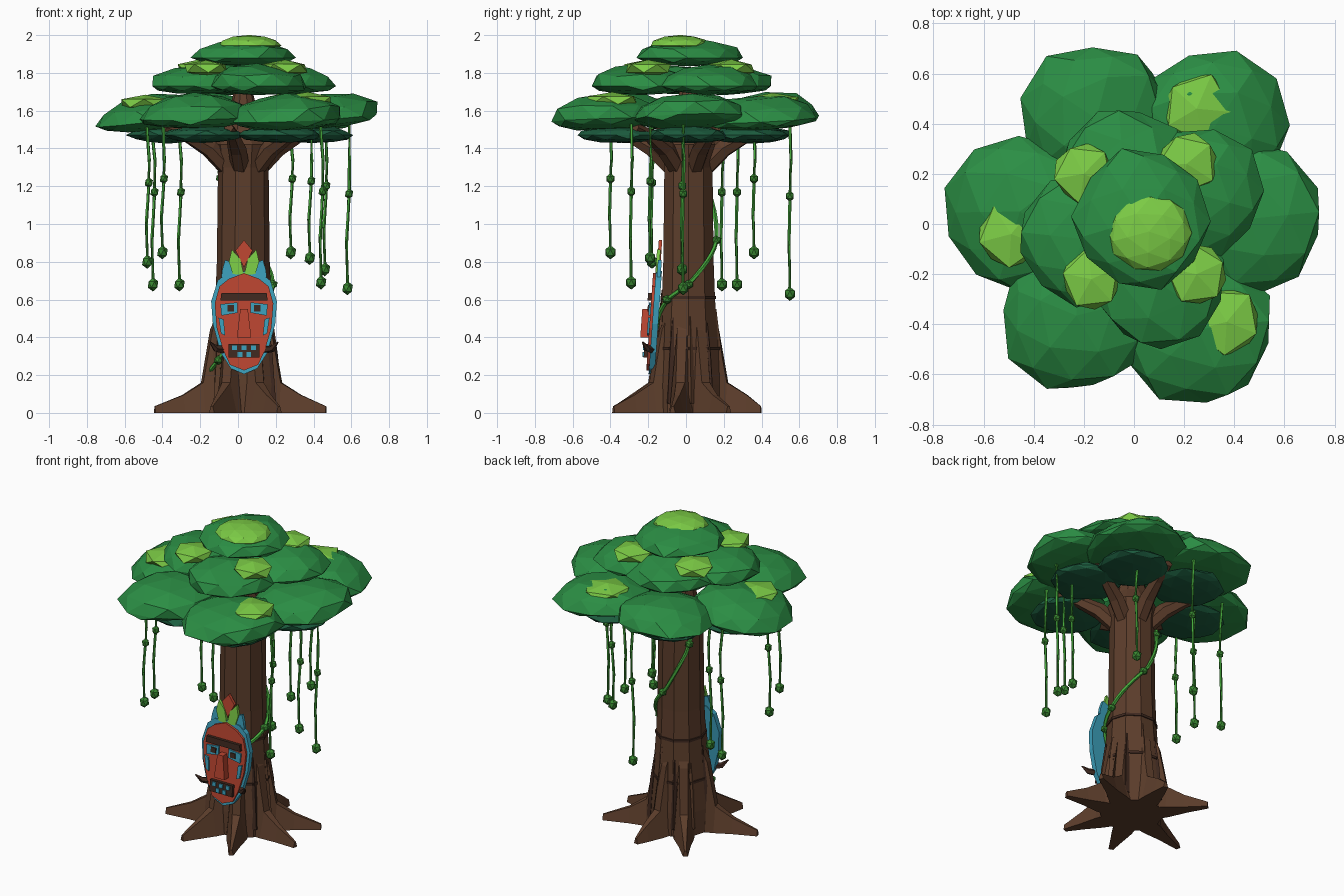
import bpy, bmesh, math, random
from mathutils import Vector, Matrix

if "Cube" in bpy.data.objects:
    bpy.data.objects.remove(bpy.data.objects["Cube"])
random.seed(4)
CX, CY = 0.028, 0.013          # trunk axis


def mat(name, c):
    m = bpy.data.materials.new(name)
    m.diffuse_color = (*c, 1)
    m.use_nodes = True
    m.node_tree.nodes["Principled BSDF"].inputs["Base Color"].default_value = m.diffuse_color
    return m


BARK = mat("bark", (.107, .047, .024))
DARK = mat("dark_wood", (.05, .022, .014))
LEAF = mat("leaf", (.024, .27, .058))
SHADE = mat("shaded_leaf", (.012, .11, .05))
LIME = mat("lime_leaf", (.2, .6, .06))
VINE = mat("vine", (.06, .4, .045))
BUD = mat("bud", (.04, .24, .03))
RED = mat("red_paint", (.5, .06, .03))
BLUE = mat("blue_paint", (.045, .35, .5))


def finish(bm, name, *mats):
    bmesh.ops.recalc_face_normals(bm, faces=bm.faces[:])
    me = bpy.data.meshes.new(name)
    bm.to_mesh(me)
    bm.free()
    for m in mats:
        me.materials.append(m)
    ob = bpy.data.objects.new(name, me)
    bpy.context.collection.objects.link(ob)
    return ob


def loft(bm, rings):
    vs = [[bm.verts.new(p) for p in r] for r in rings]
    n = len(vs[0])
    for a, b in zip(vs, vs[1:]):
        for i in range(n):
            j = (i + 1) % n
            bm.faces.new((a[i], a[j], b[j], b[i]))
    bm.faces.new(vs[0][::-1])
    bm.faces.new(vs[-1])


def tube(bm, pts, radii, sides=6):
    pts = [Vector(p) for p in pts]
    rings = []
    for i, p in enumerate(pts):
        d = pts[min(i + 1, len(pts) - 1)] - pts[max(i - 1, 0)]
        q = d.to_track_quat('Z', 'Y')
        r = radii[i] if isinstance(radii, list) else radii
        rings.append([p + q @ Vector((r * math.cos(a), r * math.sin(a), 0))
                      for a in (k * math.tau / sides for k in range(sides))])
    loft(bm, rings)


def ball(bm, p, r, stretch=1.2, idx=1):
    g = bmesh.ops.create_icosphere(bm, subdivisions=1, radius=r,
                                   matrix=Matrix.Translation(p) @ Matrix.Diagonal((1, 1, stretch, 1)))
    for f in {f for v in g['verts'] for f in v.link_faces}:
        f.material_index = idx


def blob(name, c, rx, ry, up, down, m, sub=2, jit=.07, tilt=(0, 0)):
    bm = bmesh.new()
    bmesh.ops.create_icosphere(bm, subdivisions=sub, radius=1)
    rot = Matrix.Rotation(random.uniform(0, 1.2), 3, 'Z')
    for v in bm.verts:
        p = rot @ v.co * (1 + random.uniform(-jit, jit))
        x, y = p.x * rx, p.y * ry
        z = p.z * (up if p.z > 0 else down) + tilt[0] * x + tilt[1] * y
        v.co = Vector(c) + Vector((x, y, z))
    return finish(bm, name, m)


# trunk
PROFILE = [(0, .19), (.15, .185), (.4, .162), (.6, .148), (.8, .14), (1.3, .134), (1.42, .15), (1.5, .1), (1.7, .05)]


def trunk_r(z):
    for (z0, r0), (z1, r1) in zip(PROFILE, PROFILE[1:]):
        if z <= z1:
            return r0 + (r1 - r0) * (z - z0) / (z1 - z0)


def ring(z, r, n=10):
    return [(CX + r * math.cos(k * math.tau / n), CY + r * math.sin(k * math.tau / n), z) for k in range(n)]


bm = bmesh.new()
loft(bm, [ring(z, r) for z, r in PROFILE])
finish(bm, "trunk", BARK)

# bark bands and bark ridges
for z in (.34, .61):
    bm = bmesh.new()
    r = trunk_r(z) + .007
    loft(bm, [ring(z - .008, r), ring(z + .008, r)])
    finish(bm, "bark_band", DARK)
for k in range(10):
    a = (k + .1) * math.tau / 10
    bm = bmesh.new()
    zs = (.05, .3, random.uniform(.45, .7))
    tube(bm, [(CX + (trunk_r(z) - .003) * math.cos(a), CY + (trunk_r(z) - .003) * math.sin(a), z) for z in zs],
         [.02, .016, .004], 4)
    finish(bm, "bark_ridge", DARK if k % 2 else BARK)

# flared roots
for deg, L in ((350, .455), (27, .48), (80, .395), (127, .46), (195, .475), (248, .42), (297, .44)):
    a = math.radians(deg)
    d, s = Vector((math.cos(a), math.sin(a), 0)), Vector((-math.sin(a), math.cos(a), 0))
    rings = []
    for r, w, h in ((.1, .07, .58), (.165, .066, .44), (.215, .06, .16), (.32, .036, .095), (L, .015, .035)):
        o = Vector((CX - .01, CY - .005, 0)) + d * r
        t = Vector((0, 0, h))
        rings.append([o - s * w, o + s * w, o + s * w * .4 + t, o - s * w * .4 + t])
    bm = bmesh.new()
    loft(bm, rings)
    finish(bm, "root", BARK)

# branches under the canopy
for k in range(6):
    a = math.radians(20 + k * 60)
    bm = bmesh.new()
    tube(bm, [(CX + r * math.cos(a), CY + r * math.sin(a), z)
              for r, z in ((.08, 1.29), (.19, 1.4), (.31, 1.465), (.44, 1.51))], [.05, .05, .038, .025], 6)
    finish(bm, "branch", BARK)

# canopy: lower, middle and top tiers
LOW = [(-.455, .05, .12), (-.15, .42, .03), (.32, .385, -.04), (.455, .02, .08), (.255, -.42, .03), (-.23, -.365, .02)]
for i, (x, y, t) in enumerate(LOW):
    blob("lower_foliage", (x, y, 1.55 + .01 * (i % 2)), .3, .305, .135, .055, LEAF,
         tilt=(t, .05 if y > .3 else .03))
    blob("shaded_foliage", (x * .84 + .01, y * .84, 1.47), .215, .215, .05, .042, SHADE)
for x, y in ((-.04, .2), (.25, .12), (.1, -.235), (-.2, -.06)):
    blob("middle_foliage", (x, y, 1.73), .265, .265, .115, .045, LEAF)
blob("top_foliage", (.03, .02, 1.88), .27, .28, .1, .045, LEAF)

# lime highlights
for x, y, z, r in ((.25, .46, 1.65, .155), (-.49, -.04, 1.64, .145), (.37, -.39, 1.655, .15),
                   (-.2, .2, 1.825, .13), (.21, .24, 1.825, .135), (-.17, -.22, 1.825, .13), (.25, -.2, 1.825, .13)):
    blob("leaf_highlight", (x, y, z), r, r, .045, .05, LIME, 1)
blob("top_highlight", (.06, -.03, 1.945), .17, .16, .055, .03, LIME, 2, .02)

# hanging vines with buds
for x, y, z in ((-.48, -.18, .80), (-.4, -.4, .85), (-.45, .27, .68), (-.31, .19, .68), (.28, .36, .85),
                (.38, -.19, .82), (.44, -.29, .69), (.46, -.02, .76), (.58, -.015, .66), (0, .55, .63)):
    bm = bmesh.new()
    mid = 1.16 + (z - .66) * .42
    tube(bm, [(x + random.uniform(-.012, .012), y, 1.53), (x + .01, y + .005, 1.34), (x + .008, y, mid),
              (x - .005, y - .004, (mid + z) / 2), (x, y, z)], .009, 5)
    ball(bm, (x + .008, y, mid), .024)
    ball(bm, (x, y, z), .031)
    finish(bm, "hanging_vine", VINE, BUD)

# vine wound round the trunk
KEYS = [(185, .17), (225, .28), (270, .45), (315, .6), (360, .68), (450, .95), (500, 1.2), (520, 1.38)]


def helix(deg):
    for (a0, z0), (a1, z1) in zip(KEYS, KEYS[1:]):
        if deg <= a1:
            z = z0 + (z1 - z0) * (deg - a0) / (a1 - a0)
            break
    r = trunk_r(z) + .012
    return (CX + r * math.cos(math.radians(deg)), CY + r * math.sin(math.radians(deg)), z)


bm = bmesh.new()
tube(bm, [helix(185 + 12 * i) for i in range(28)], .012, 5)
for deg in (225, 315, 360, 438, 505):
    ball(bm, helix(deg), .028, .9)
finish(bm, "winding_vine", VINE, BUD)


# carved mask: plates laid on a slightly leaning front plane
def plate(name, pts, y0, y1, m, mirror=False):
    if mirror:
        pts = pts + [(-u, z) for u, z in reversed(pts) if abs(u) > 1e-4]
    bm = bmesh.new()
    loft(bm, [[(.032 + u, -.165 + (z - .5) * .07 - y, z) for u, z in pts] for y in (y0, y1)])
    return finish(bm, name, m)


def pair(name, pts, y0, y1, m):
    for s in (1, -1):
        plate(name, [(u * s, z) for u, z in pts], y0, y1, m)


def box(u0, u1, z0, z1):
    return [(u0, z0), (u1, z0), (u1, z1), (u0, z1)]


plate("mask_back", [(0, .205), (.07, .235), (.125, .32), (.165, .47), (.174, .59), (.14, .7), (.09, .74), (0, .75)],
      -.02, .012, BLUE, True)
plate("mask_face", [(0, .225), (.075, .255), (.11, .33), (.145, .45), (.155, .58), (.13, .67), (.08, .71), (0, .74)],
      .0, .026, RED, True)
plate("mask_brow", [(.125, .595), (.12, .635)], .02, .045, DARK, True)
pair("mask_eye", [(.035, .53), (.12, .515), (.125, .575), (.035, .585)], .02, .036, BLUE)
pair("mask_pupil", box(.052, .088, .538, .57), .03, .042, DARK)
pair("mask_cheek", [(.1, .41), (.122, .42), (.135, .505), (.108, .495)], .02, .036, BLUE)
plate("mask_nose", [(.038, .4), (.02, .55)], .02, .07, RED, True)
plate("mask_mouth", [(.082, .292), (.082, .365)], .02, .045, DARK, True)
for u, z in ((-.022, .31), (.025, .31), (-.05, .345), (.0, .345), (.05, .345)):
    plate("mask_tooth", box(u - .013, u + .013, z - .013, z + .013), .035, .052, BLUE)
for s in (1, -1):
    bm = bmesh.new()
    tube(bm, [(.032 + s * .11, -.18, .335), (.032 + s * .15, -.205, .34), (.032 + s * .18, -.23, .375)],
         [.022, .018, .004], 5)
    finish(bm, "mask_tusk", DARK)

# leaf crown of the mask
pair("crown_blue_leaf", [(.02, .71), (.12, .72), (.115, .76), (.1, .81), (.05, .79)], -.015, .005, BLUE)
pair("crown_green_leaf", [(.0, .73), (.06, .735), (.08, .8), (.065, .865), (.02, .815)], -.005, .014, LIME)
plate("crown_red_leaf", [(0, .77), (.045, .86), (0, .915)], -.01, .008, RED, True)
